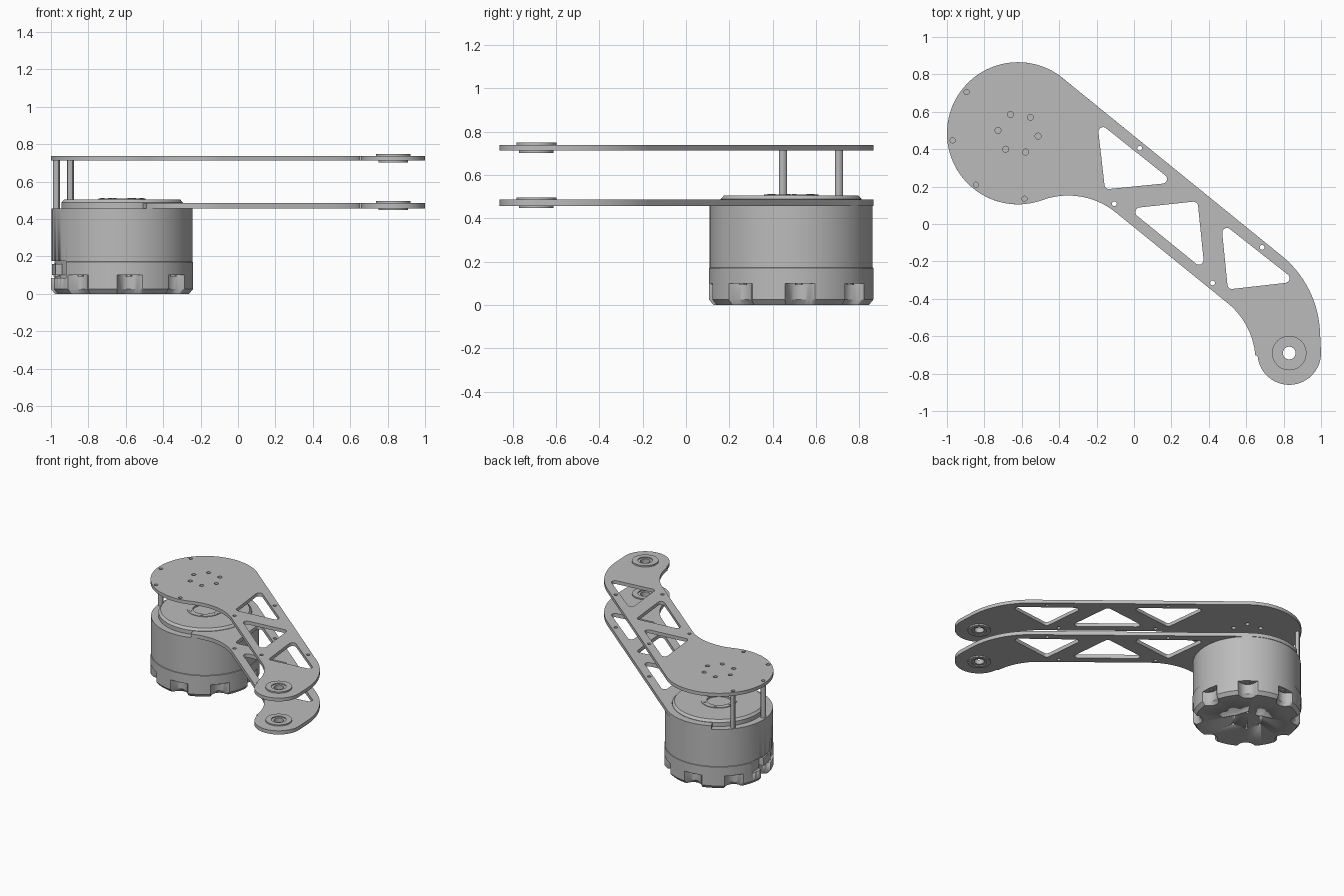
import bpy
import bmesh
from math import sin, cos, radians, pi, sqrt, atan2, tan
from mathutils import Vector

cube = bpy.data.objects.get("Cube")
if cube:
    bpy.data.objects.remove(cube, do_unlink=True)

grey = bpy.data.materials.new("machined grey")
grey.use_nodes = True
grey.diffuse_color = (0.5, 0.5, 0.5, 1)
grey.node_tree.nodes["Principled BSDF"].inputs["Base Color"].default_value = (0.5, 0.5, 0.5, 1)

HUB = Vector((-0.62, 0.485))     # motor axis
TIP = Vector((0.83, -0.69))      # bearing axis
BIG = 0.38


def finish(obj):
    obj.data.materials.clear()
    obj.data.materials.append(grey)
    bpy.ops.object.select_all(action='DESELECT')
    obj.select_set(True)
    bpy.context.view_layer.objects.active = obj
    bpy.ops.object.shade_smooth_by_angle(angle=radians(30))
    return obj


def from_bmesh(name, bm):
    bmesh.ops.recalc_face_normals(bm, faces=bm.faces)
    mesh = bpy.data.meshes.new(name)
    bm.to_mesh(mesh)
    bm.free()
    obj = bpy.data.objects.new(name, mesh)
    bpy.context.collection.objects.link(obj)
    return finish(obj)


def polar(c, r, deg):
    return Vector((c[0] + r * cos(radians(deg)), c[1] + r * sin(radians(deg))))


def arc(c, r, a0, a1, n=24):
    return [polar(c, r, a0 + (a1 - a0) * i / n) for i in range(n + 1)]


def circle(c, r, n=24):
    return arc(c, r, 0, 360, n)[:-1]


def rounded(corners, r):
    """Polygon with filleted corners."""
    pts = []
    for i, p in enumerate(map(Vector, corners)):
        u = (Vector(corners[i - 1]) - p).normalized()
        v = (Vector(corners[(i + 1) % len(corners)]) - p).normalized()
        half = u.angle(v) / 2
        c = p + (u + v).normalized() * r / sin(half)
        t0, t1 = p + u * r / tan(half) - c, p + v * r / tan(half) - c
        a0 = atan2(t0.y, t0.x)
        turn = (atan2(t1.y, t1.x) - a0 + pi) % (2 * pi) - pi
        pts += [c + Vector((cos(a0 + turn * k / 8), sin(a0 + turn * k / 8))) * r for k in range(9)]
    return pts


def plate(name, loops, z0, z1):
    """Flat sheet: first loop is the outline, the others are holes."""
    curve = bpy.data.curves.new(name, 'CURVE')
    curve.dimensions = '2D'
    curve.fill_mode = 'BOTH'
    curve.extrude = (z1 - z0) / 2
    for loop in loops:
        s = curve.splines.new('POLY')
        s.points.add(len(loop) - 1)
        for q, p in zip(s.points, loop):
            q.co = (p.x, p.y, 0, 1)
        s.use_cyclic_u = True
    obj = bpy.data.objects.new(name, curve)
    bpy.context.collection.objects.link(obj)
    obj.location.z = (z0 + z1) / 2
    bpy.ops.object.select_all(action='DESELECT')
    obj.select_set(True)
    bpy.context.view_layer.objects.active = obj
    bpy.ops.object.convert(target='MESH')
    return finish(bpy.context.object)


def loft(name, rings, close=False):
    """Skin a list of equal-length rings of 3D points."""
    bm = bmesh.new()
    vs = [[bm.verts.new(p) for p in ring] for ring in rings]
    n = len(vs[0])
    for a, b in zip(vs, vs[1:] + vs[:1] if close else vs[1:]):
        for i in range(n):
            j = (i + 1) % n
            bm.faces.new((a[i], a[j], b[j], b[i]))
    if not close:
        bm.faces.new(vs[0])
        bm.faces.new(vs[-1])
    return from_bmesh(name, bm)


def lathe(name, c, profile, n=96, close=False):
    return loft(name, [[(*p, z) for p in circle(c, r, n)] for r, z in profile], close)


def box(name, deg, r0, r1, width, z0, z1):
    """Block placed radially from the motor axis."""
    bm = bmesh.new()
    bmesh.ops.create_cube(bm, size=1)
    bmesh.ops.scale(bm, vec=(r1 - r0, width, z1 - z0), verts=bm.verts)
    obj = from_bmesh(name, bm)
    obj.location = (*polar(HUB, (r0 + r1) / 2, deg), (z0 + z1) / 2)
    obj.rotation_euler.z = radians(deg)
    return obj


def cut(obj, cutter):
    m = obj.modifiers.new("cut", 'BOOLEAN')
    m.object = cutter
    m.operation = 'DIFFERENCE'
    m.solver = 'EXACT'
    cutter.hide_render = True
    cutter.hide_set(True)


# Arm outline, shared by both plates, from the motor neck round the tip
arm = (arc((-0.352, -0.252), 0.404, 110, 51) + arc((0.245, -0.737), 0.405, 51, 5)
       + arc(TIP, 0.17, 185, 360) + arc((0.44, -0.601), 0.555, 2, 51))
windows = [rounded(t, 0.025) for t in (
    [(-0.197, 0.55), (-0.155, 0.185), (0.215, 0.222)],
    [(-0.03, 0.082), (0.34, 0.122), (0.378, -0.25)],
    [(0.466, 0.01), (0.502, -0.35), (0.87, -0.308)])]
arm_holes = [circle(p, 0.013, 16) for p in
             (Vector((-0.105, 0.108)), Vector((0.03, 0.405)), Vector((0.685, -0.125)), Vector((0.42, -0.315)))]
tip_hole = [circle(TIP, 0.06, 32)]
posts = [Vector((-0.895, 0.705)), Vector((-0.97, 0.447))]
rim_holes = [circle(p, 0.014, 16) for p in posts + [Vector((-0.845, 0.21)), Vector((-0.585, 0.135))]]
hub_holes = [circle(polar(HUB, 0.108, 52 + 60 * k), 0.016, 16) for k in range(6)]

plate("upper_arm_plate", [arm + arc(HUB, BIG, 51, 290, 80)[1:-1]] + windows + arm_holes
      + tip_hole + rim_holes + hub_holes, 0.712, 0.738)
# The lower plate grips half of the motor flange
plate("lower_arm_plate", [arm + arc(HUB, BIG, 51, 117)[1:] + arc(HUB, 0.326, 117, -70, 60)]
      + windows + arm_holes + tip_hole, 0.457, 0.486)

# Flanged bearings at the tip
for name, z in (("upper_bearing", 0.725), ("lower_bearing", 0.4715)):
    lathe(name, TIP, [(0.034, z - 0.017), (0.052, z - 0.017), (0.052, z - 0.024), (0.08, z - 0.024),
                      (0.08, z - 0.012), (0.06, z - 0.012), (0.06, z + 0.012), (0.092, z + 0.012),
                      (0.092, z + 0.024), (0.052, z + 0.024), (0.052, z + 0.017), (0.034, z + 0.017)],
          48, True)

# Spacer posts
for i, p in enumerate(posts):
    lathe(f"spacer_post_{i + 1}", p, [(0.018, 0.455), (0.018, 0.713)], 12)

# Motor housing
housing = lathe("motor_housing", HUB, [(0.38, 0.1), (0.38, 0.17), (0.376, 0.172), (0.376, 0.457)], 128)
lathe("motor_top_cap", HUB, [(0.325, 0.45), (0.325, 0.488), (0.31, 0.505), (0.125, 0.505), (0.125, 0.509),
                             (0.085, 0.509), (0.085, 0.495)])
for k in range(6):
    lathe(f"cap_screw_{k + 1}", polar(HUB, 0.105, 52 + 60 * k), [(0.011, 0.505), (0.011, 0.512)], 12)


# Scalloped motor base with eight notches
def scallop(deg):
    phi = radians((deg - 6 + 22.5) % 45 - 22.5)
    d, r = 0.392, 0.066
    under = r * r - (d * sin(phi)) ** 2
    return min(BIG, d * cos(phi) - sqrt(under)) if under > 0 else BIG


angles = [360 * i / 256 for i in range(256)]
base = loft("motor_base", [[(*polar(HUB, scallop(a) * s, a), z) for a in angles]
                           for s, z in ((0.945, 0), (1, 0.025), (1, 0.101))])
for k in range(8):
    lathe(f"notch_screw_{k + 1}", polar(HUB, 0.353, 6 + 45 * k), [(0.016, 0.092), (0.016, 0.101)], 12)
for k in range(6):
    hole = lathe(f"base_hole_cutter_{k + 1}", polar(HUB, 0.108, 52 + 60 * k), [(0.012, -0.02), (0.012, 0.03)], 12)
    cut(base, hole)

# Cable socket recess in the side of the motor
recess = box("socket_cutter", 190, 0.335, 0.46, 0.42, 0.085, 0.176)
cut(housing, recess)
cut(base, recess)
box("cable_socket", 190, 0.3, 0.37, 0.11, 0.1, 0.16)
